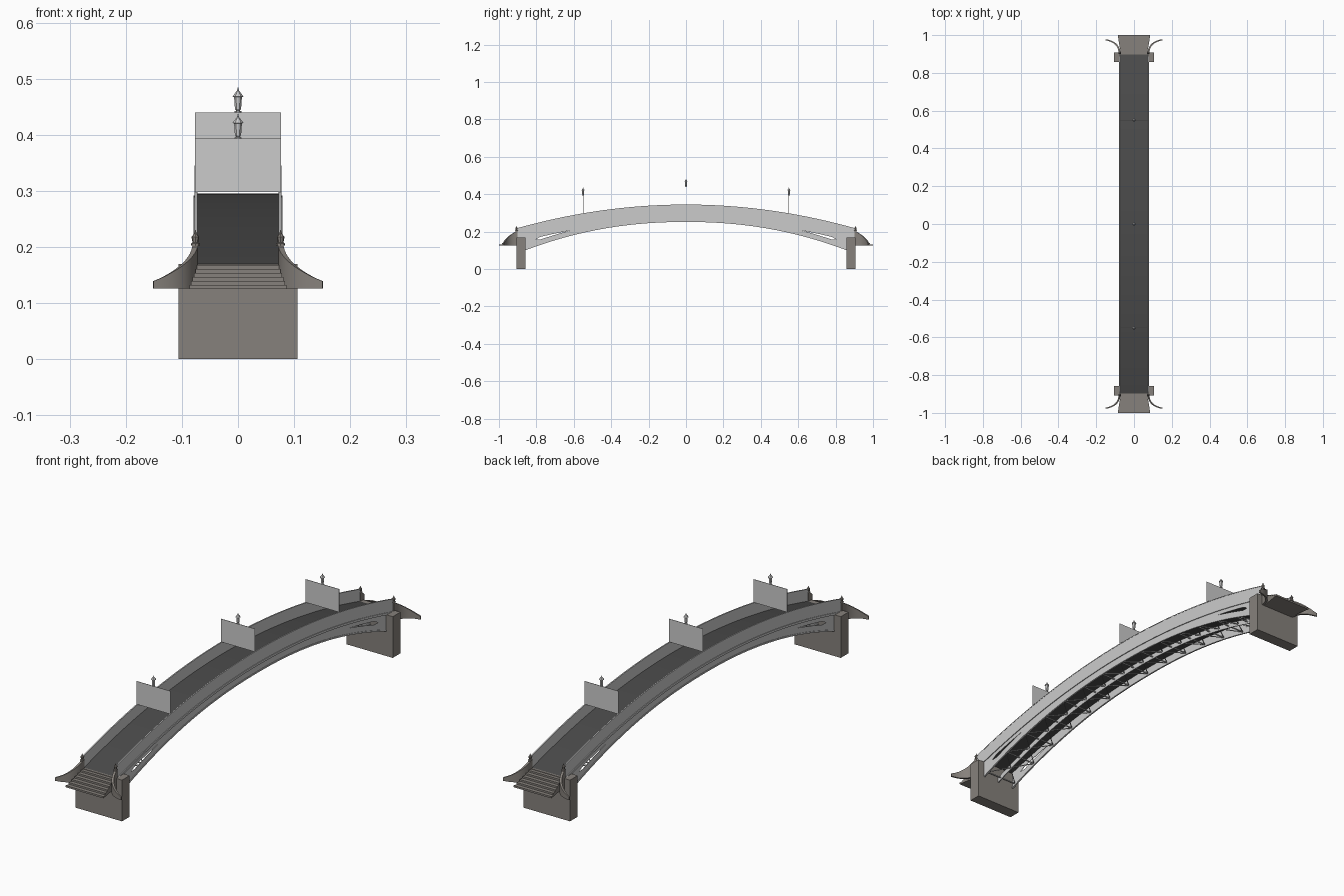
import bpy, bmesh, math
from mathutils import Vector

if "Cube" in bpy.data.objects:
    bpy.data.objects.remove(bpy.data.objects["Cube"])


def material(name, v):
    m = bpy.data.materials.new(name)
    m.diffuse_color = (*v, 1)
    m.use_nodes = True
    m.node_tree.nodes["Principled BSDF"].inputs["Base Color"].default_value = m.diffuse_color
    return m


IRON = material("pale_iron", (0.6, 0.6, 0.6))
ROAD = material("dark_deck", (0.07, 0.07, 0.07))
STONE = material("stone", (0.24, 0.22, 0.2))


def make(name, bm, mat, smooth=False):
    bmesh.ops.recalc_face_normals(bm, faces=bm.faces)
    me = bpy.data.meshes.new(name)
    bm.to_mesh(me)
    bm.free()
    ob = bpy.data.objects.new(name, me)
    bpy.context.collection.objects.link(ob)
    me.materials.append(mat)
    if smooth:
        bpy.context.view_layer.objects.active = ob
        ob.select_set(True)
        bpy.ops.object.shade_smooth_by_angle(angle=math.radians(35))
        ob.select_set(False)
    return ob


def loft(bm, sections):
    # join equal-length closed cross-sections and cap both ends
    rings = [[bm.verts.new(p) for p in s] for s in sections]
    n = len(rings[0])
    for a, b in zip(rings, rings[1:]):
        for i in range(n):
            bm.faces.new((a[i], a[(i + 1) % n], b[(i + 1) % n], b[i]))
    bm.faces.new(rings[0])
    bm.faces.new(rings[-1])


def box(bm, x0, x1, y0, y1, z0, z1):
    loft(bm, [[(x0, y, z0), (x1, y, z0), (x1, y, z1), (x0, y, z1)] for y in (y0, y1)])


def bar(bm, a, b, r):
    a, b = Vector(a), Vector(b)
    d = (b - a).normalized()
    u = d.cross(Vector((0, 0, 1))).normalized() * r
    v = d.cross(u)
    loft(bm, [[p + u + v, p - u + v, p - u - v, p + u - v] for p in (a, b)])


def arched(name, spans, x0, x1, top, bottom, end, mat, n=64):
    # rectangular section swept along the bridge
    bm = bmesh.new()
    for sx in spans:
        a, b = sorted((sx * x0, sx * x1))
        secs = []
        for i in range(n + 1):
            y = -end + 2 * end * i / n
            t, c = top(y), bottom(y)
            secs.append([(a, y, c), (b, y, c), (b, y, t), (a, y, t)])
        loft(bm, secs)
    return make(name, bm, mat, True)


def deck_z(y):
    return 0.295 - 0.127 * (y / 0.905) ** 2


def rail_z(y):
    return 0.345 - 0.127 * (y / 0.905) ** 2


def arch_z(y):
    return 0.252 - 0.152 * (abs(y) / 0.86) ** 2.15


def slot(y):
    # wedge opening near each bridge end
    t = (abs(y) - 0.62) / 0.16
    return 0.014 * t if 0 < t < 1 else 0


def mid_z(y):
    return 0.5 * (deck_z(y) + arch_z(y))


# deck, parapets, mouldings
arched("deck", [1], -0.074, 0.074, deck_z, lambda y: deck_z(y) - 0.008, 0.905, ROAD)
arched("parapet", [-1, 1], 0.0735, 0.0765, rail_z, lambda y: deck_z(y) - 0.01, 0.905, IRON)
arched("top_rail", [-1, 1], 0.0725, 0.0775, rail_z, lambda y: rail_z(y) - 0.003, 0.905, IRON)
arched("moulding", [-1, 1], 0.074, 0.079, lambda y: deck_z(y) - 0.003,
       lambda y: deck_z(y) - 0.012, 0.905, IRON)

# side spandrels, split around the end openings, and arch ribs
arched("upper_spandrel", [-1, 1], 0.0735, 0.0755, lambda y: deck_z(y) - 0.01,
       lambda y: mid_z(y) + slot(y) / 2, 0.86, IRON)
arched("lower_spandrel", [-1, 1], 0.0735, 0.0755, lambda y: mid_z(y) - slot(y) / 2,
       arch_z, 0.86, IRON)
arched("side_rib", [-1, 1], 0.071, 0.0775, lambda y: arch_z(y) + 0.006, arch_z, 0.86, IRON)
arched("middle_rib", [1], -0.002, 0.002, lambda y: arch_z(y) + 0.022, arch_z, 0.86, IRON)

# cross beams and diagonal bracing under the deck
bm = bmesh.new()
N = 14
ys = [-0.84 + 1.68 * i / N for i in range(N + 1)]
for i, y in enumerate(ys):
    z = arch_z(y) + 0.009
    bar(bm, (-0.074, y, z), (0.074, y, z), 0.002)
    if i < N:
        y2 = ys[i + 1]
        z2 = arch_z(y2) + 0.009
        for s in (-1, 1):
            bar(bm, (s * 0.073, y, z), (-s * 0.073, y2, z2), 0.0015)
make("bracing", bm, IRON)

# stone piers
bm = bmesh.new()
for s in (-1, 1):
    box(bm, -0.106, 0.106, *sorted((s * 0.857, s * 0.907)), 0, 0.17)
make("piers", bm, STONE)

# tapering end steps
bm = bmesh.new()
STEPS = 6
for s in (-1, 1):
    prof = [(0.9, 0.125), (1.0, 0.125)]
    for i in range(STEPS):
        y = 1.0 - 0.095 * i / STEPS
        z = 0.125 + 0.043 * (i + 1) / STEPS
        prof += [(y, z), (y - 0.095 / STEPS, z)]
    prof.append((0.9, 0.168))
    loft(bm, [[(k * (0.07 + 0.016 * (y - 0.9) / 0.1), s * y, z) for y, z in prof] for k in (-1, 1)])
make("steps", bm, STONE)

# flared, falling wing walls
bm = bmesh.new()
p0, p1, p2 = Vector((0.076, 0.9)), Vector((0.078, 0.965)), Vector((0.151, 0.975))
for sx in (-1, 1):
    for sy in (-1, 1):
        secs = []
        for i in range(13):
            t = i / 12
            p = p0 * (1 - t) ** 2 + p1 * 2 * t * (1 - t) + p2 * t * t
            d = ((p1 - p0) * (1 - t) + (p2 - p1) * t).normalized()
            w = Vector((d.y, -d.x)) * (0.005 - 0.002 * t)
            top = 0.139 + 0.067 * (1 - t) ** 1.05
            a, b = p - w, p + w
            secs.append([(sx * q.x, sy * q.y, z) for q, z in
                         ((a, 0.126), (b, 0.126), (b, top), (a, top))])
        loft(bm, secs)
make("wing_walls", bm, STONE, True)


def lathe(bm, x, y, z, profile, sides=6):
    loft(bm, [[(x + r * math.cos(2 * math.pi * i / sides), y + r * math.sin(2 * math.pi * i / sides), z + h)
               for i in range(sides)] for r, h in profile])


# newel posts with pointed finials
bm = bmesh.new()
for sx in (-1, 1):
    for sy in (-1, 1):
        x, y = sx * 0.076, sy * 0.906
        box(bm, x - 0.005, x + 0.005, y - 0.005, y + 0.005, 0.126, 0.205)
        lathe(bm, x, y, 0.203, [(0.008, 0), (0.008, 0.003), (0.005, 0.005), (0.007, 0.015),
                                (0.003, 0.02), (0.0005, 0.027)], 8)
make("newel_posts", bm, STONE)

# lamp arch panels and lanterns across the deck
panels, lamps = bmesh.new(), bmesh.new()
for y in (-0.55, 0, 0.55):
    z = rail_z(y)
    box(panels, -0.077, 0.077, y - 0.0008, y + 0.0008, z, z + 0.095)
    lathe(lamps, 0, y, z + 0.095, [(0.006, 0), (0.006, 0.002), (0.003, 0.003), (0.0055, 0.006),
                                   (0.007, 0.027), (0.01, 0.028), (0.004, 0.036), (0.002, 0.038),
                                   (0.0005, 0.044)])
make("lamp_arch_panels", panels, IRON)
make("lanterns", lamps, IRON)
